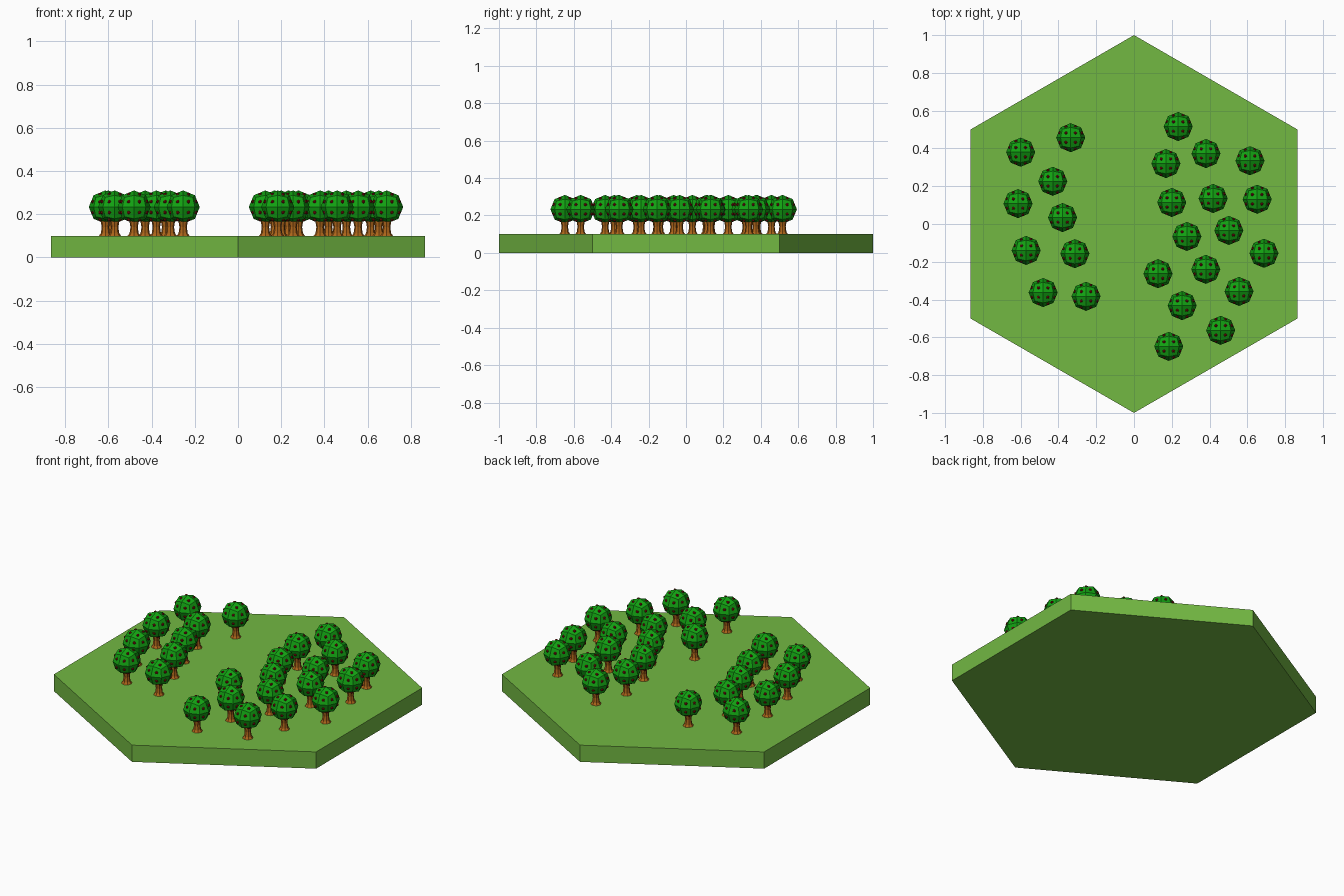
import bpy, bmesh, math
from mathutils import Vector, Matrix

if "Cube" in bpy.data.objects:
    bpy.data.objects.remove(bpy.data.objects["Cube"])

def material(name, rgb):
    m = bpy.data.materials.new(name)
    m.diffuse_color = (*rgb, 1)
    m.use_nodes = True
    m.node_tree.nodes["Principled BSDF"].inputs["Base Color"].default_value = m.diffuse_color
    return m

GRASS = material("grass", (0.17, 0.48, 0.055))
LEAF = material("leaf", (0.006, 0.36, 0.006))
BARK = material("bark", (0.42, 0.13, 0.01))
FRUIT = material("fruit", (0.25, 0.005, 0.005))

def to_mesh(bm, name, mat):
    bmesh.ops.recalc_face_normals(bm, faces=bm.faces)
    me = bpy.data.meshes.new(name)
    bm.to_mesh(me)
    bm.free()
    me.materials.append(mat)
    return me

def place(name, me, loc=(0, 0, 0)):
    ob = bpy.data.objects.new(name, me)
    ob.location = loc
    bpy.context.collection.objects.link(ob)

# Hexagonal ground tile, pointed along y
bm = bmesh.new()
ring = [bm.verts.new((math.sin(k * math.pi / 3), math.cos(k * math.pi / 3), 0)) for k in range(6)]
base = bm.faces.new(ring)
top = bmesh.ops.extrude_face_region(bm, geom=[base], use_keep_orig=True)["geom"]
bmesh.ops.translate(bm, verts=[v for v in top if isinstance(v, bmesh.types.BMVert)], vec=(0, 0, 0.1))
place("hex_ground", to_mesh(bm, "hex_ground", GRASS))

# Canopy: cube with each face split in four, rounded to a 24-sided ball
R, CZ = 0.077, 0.233
bm = bmesh.new()
bmesh.ops.create_cube(bm, size=2)
bmesh.ops.subdivide_edges(bm, edges=bm.edges[:], cuts=1, use_grid_fill=True)
for v in bm.verts:
    v.co = v.co.normalized() * R + Vector((0, 0, CZ))
spots = [f.calc_center_median() for f in bm.faces]
canopy = to_mesh(bm, "canopy", LEAF)

# Fruit: one small ball on every canopy face
bm = bmesh.new()
for p in spots:
    bmesh.ops.create_icosphere(bm, subdivisions=1, radius=0.009, matrix=Matrix.Translation(p))
fruit = to_mesh(bm, "fruit", FRUIT)

# Trunk: flared eight-sided profile
bm = bmesh.new()
rings = []
for r, z in [(0.031, 0.098), (0.021, 0.112), (0.017, 0.14), (0.023, 0.175)]:
    rings.append([bm.verts.new((r * math.cos(k * math.pi / 4), r * math.sin(k * math.pi / 4), z)) for k in range(8)])
for a, b in zip(rings, rings[1:]):
    for k in range(8):
        bm.faces.new((a[k], a[(k + 1) % 8], b[(k + 1) % 8], b[k]))
bm.faces.new(rings[0])
bm.faces.new(rings[-1])
trunk = to_mesh(bm, "trunk", BARK)

# Orchard: left and right groves
TREES = [
    (-.60, .38), (-.335, .457), (-.43, .226), (-.614, .108), (-.378, .034),
    (-.571, -.14), (-.313, -.157), (-.481, -.363), (-.254, -.383),
    (.234, .516), (.381, .373), (.169, .32), (.614, .335), (.2, .114),
    (.419, .135), (.652, .131), (.28, -.066), (.502, -.034), (.688, -.155),
    (.127, -.263), (.38, -.24), (.556, -.357), (.255, -.432), (.459, -.563), (.184, -.648),
]
for i, (x, y) in enumerate(TREES, 1):
    for part in (trunk, canopy, fruit):
        place(f"tree_{part.name}_{i}", part, (x, y, 0))
